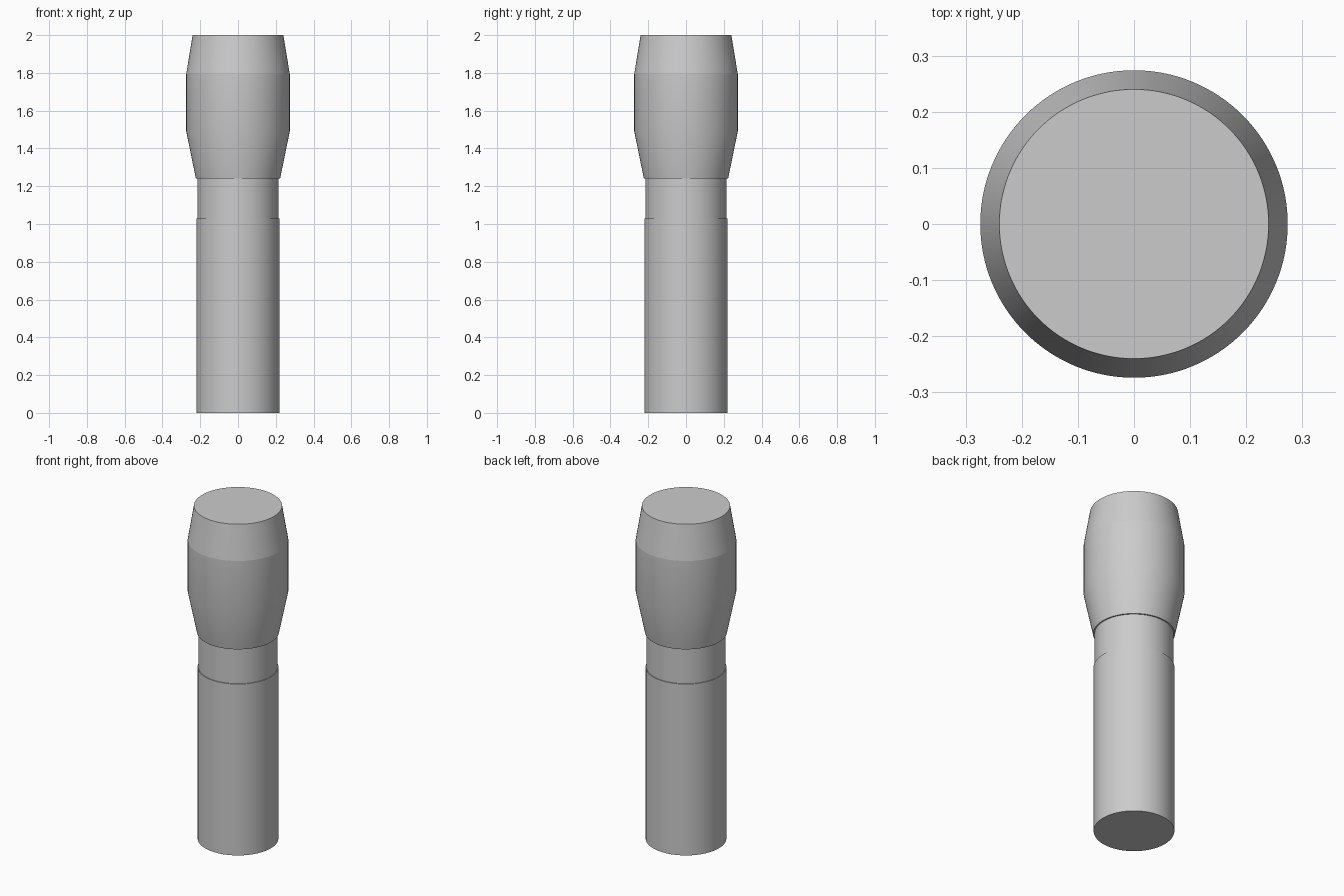
import bpy, bmesh, math

SEGMENTS = 128

cube = bpy.data.objects.get("Cube")
if cube:
    bpy.data.objects.remove(cube, do_unlink=True)

# One plain grey for every part
GREY = (0.6, 0.6, 0.6, 1)
light_grey = bpy.data.materials.new("light_grey")
light_grey.use_nodes = True
light_grey.diffuse_color = GREY
light_grey.node_tree.nodes["Principled BSDF"].inputs["Base Color"].default_value = GREY


def lathe(name, profile, sharp_height=None):
    """Turn (radius, height) points, bottom to top, into a capped solid."""
    bm = bmesh.new()
    rings = []
    for radius, z in profile:
        ring = []
        for i in range(SEGMENTS):
            a = math.tau * i / SEGMENTS
            ring.append(bm.verts.new((radius * math.cos(a), radius * math.sin(a), z)))
        rings.append(ring)
    for low, high in zip(rings, rings[1:]):
        for i in range(SEGMENTS):
            j = (i + 1) % SEGMENTS
            bm.faces.new((low[i], low[j], high[j], high[i]))
    bm.faces.new(rings[0][::-1])
    bm.faces.new(rings[-1])
    mesh = bpy.data.meshes.new(name)
    bm.to_mesh(mesh)
    bm.free()
    mesh.materials.append(light_grey)
    obj = bpy.data.objects.new(name, mesh)
    bpy.context.collection.objects.link(obj)
    bpy.ops.object.select_all(action="DESELECT")
    obj.select_set(True)
    bpy.context.view_layer.objects.active = obj
    bpy.ops.object.shade_smooth_by_angle(angle=math.radians(30))
    # Keep a crisp ring where the shoulder starts
    if sharp_height is not None:
        for edge in mesh.edges:
            if all(abs(mesh.vertices[v].co.z - sharp_height) < 0.001 for v in edge.vertices):
                edge.use_edge_sharp = True


# Straight lower grip
lathe("grip", [(0.22, 0), (0.22, 1.03)])

# Slightly narrower neck between grip and head
lathe("neck", [(0.215, 1.03), (0.215, 1.24)])

# Barrel-shaped head with a tapered shoulder and flat top
lathe("head", [(0.223, 1.24), (0.274, 1.49), (0.274, 1.795), (0.24, 2.0)],
      sharp_height=1.795)
